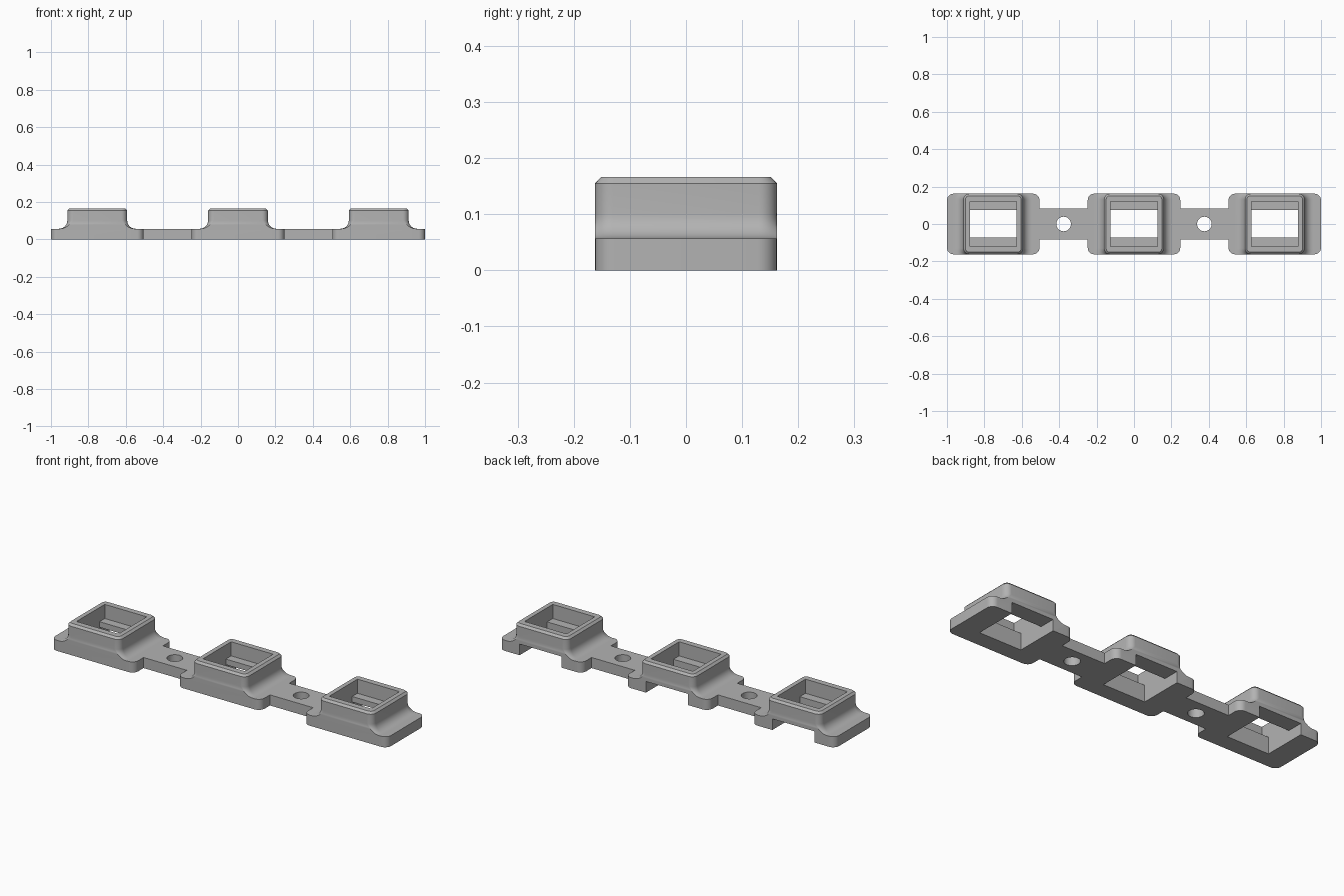
import bpy, bmesh, math

cube = bpy.data.objects.get("Cube")
if cube:
    bpy.data.objects.remove(cube, do_unlink=True)

grey = bpy.data.materials.new("plain grey")
colour = (0.45, 0.45, 0.45, 1)
grey.diffuse_color = colour
grey.use_nodes = True
grey.node_tree.nodes["Principled BSDF"].inputs["Base Color"].default_value = colour

HALF_Y = 0.162      # half depth of every holder
BASE_X = 0.2475     # half width of a holder base
BASE_Z = 0.057      # base thickness
TOP_Z = 0.166
PITCH = 0.7525      # spacing of holders


def loft(name, rings, x=0):
    """Closed solid through matching rings of points."""
    bm = bmesh.new()
    loops = [[bm.verts.new(p) for p in ring] for ring in rings]
    for a, b in zip(loops, loops[1:]):
        for i in range(len(a)):
            j = (i + 1) % len(a)
            bm.faces.new((a[i], a[j], b[j], b[i]))
    bm.faces.new(loops[0][::-1])
    bm.faces.new(loops[-1])
    bmesh.ops.recalc_face_normals(bm, faces=bm.faces[:])
    mesh = bpy.data.meshes.new(name)
    bm.to_mesh(mesh)
    bm.free()
    obj = bpy.data.objects.new(name, mesh)
    obj.location.x = x
    mesh.materials.append(grey)
    bpy.context.collection.objects.link(obj)
    return obj


def rounded(hx, hy, r, z, limit=HALF_Y, n=8):
    """Rounded rectangle whose corner arcs stop at the depth limit."""
    cx, cy = hx - r, hy - r
    end = math.asin(min(1, (limit - cy) / r))
    arc = [(cx + r * math.cos(end * i / n), cy + r * math.sin(end * i / n))
           for i in range(n + 1)]
    right = [(x, -y) for x, y in arc[::-1]] + arc[0:]
    # the two arcs meet on opposite sides, so all points stay distinct
    left = [(-x, -y) for x, y in right]
    return [(x, y, z) for x, y in right + left]


def combine(obj, other, operation):
    mod = obj.modifiers.new(operation.lower(), 'BOOLEAN')
    mod.operation = operation
    mod.solver = 'EXACT'
    mod.object = other
    bpy.context.view_layer.objects.active = obj
    bpy.ops.object.modifier_apply(modifier=mod.name)
    bpy.data.objects.remove(other, do_unlink=True)


def finish(obj):
    bpy.ops.object.select_all(action='DESELECT')
    obj.select_set(True)
    bpy.context.view_layer.objects.active = obj
    bpy.ops.object.shade_smooth_by_angle(angle=math.radians(30))


# Tower rings: flared foot, straight wall, chamfered rim
FLARE = 0.045
tower_levels = []
for i in range(9):
    a = math.pi / 2 * i / 8
    tower_levels.append((FLARE * (1 - math.sin(a)), BASE_Z + FLARE * (1 - math.cos(a))))
tower_levels += [(0, TOP_Z - 0.011), (-0.011, TOP_Z)]

# Side profile of the hollow: upper pocket, two ledges, slot open to the back
hollow = [(-0.072, -0.1), (-0.072, 0.09), (-0.12, 0.09), (-0.12, 0.3),
          (0.12, 0.3), (0.12, 0.09), (0.075, 0.09), (0.075, 0.06),
          (0.3, 0.06), (0.3, -0.1)]

# Three holders
for side, name in ((-1, "right_holder"), (0, "middle_holder"), (1, "left_holder")):
    x = side * PITCH
    holder = loft(name, [rounded(BASE_X, HALF_Y, 0.035, z) for z in (0, BASE_Z)], x)
    tower = loft("tower", [rounded(0.16 + d, HALF_Y + d, 0.032 + d, z)
                           for d, z in tower_levels], x)
    combine(holder, tower, 'UNION')
    cutter = loft("hollow", [[(hx, y, z) for y, z in hollow] for hx in (-0.125, 0.125)], x)
    combine(holder, cutter, 'DIFFERENCE')
    finish(holder)

# Two bridges with round screw holes
for side, name in ((-1, "right_bridge"), (1, "left_bridge")):
    hx = (PITCH - 2 * BASE_X) / 2
    corners = ((-hx, -0.082), (hx, -0.082), (hx, 0.082), (-hx, 0.082))
    bridge = loft(name, [[(x, y, z) for x, y in corners] for z in (0, BASE_Z)],
                  side * PITCH / 2)
    circle = [(0.039 * math.cos(math.tau * i / 32), 0.039 * math.sin(math.tau * i / 32))
              for i in range(32)]
    hole = loft("screw_hole", [[(x, y, z) for x, y in circle] for z in (-0.1, 0.2)],
                side * PITCH / 2)
    combine(bridge, hole, 'DIFFERENCE')
    finish(bridge)
